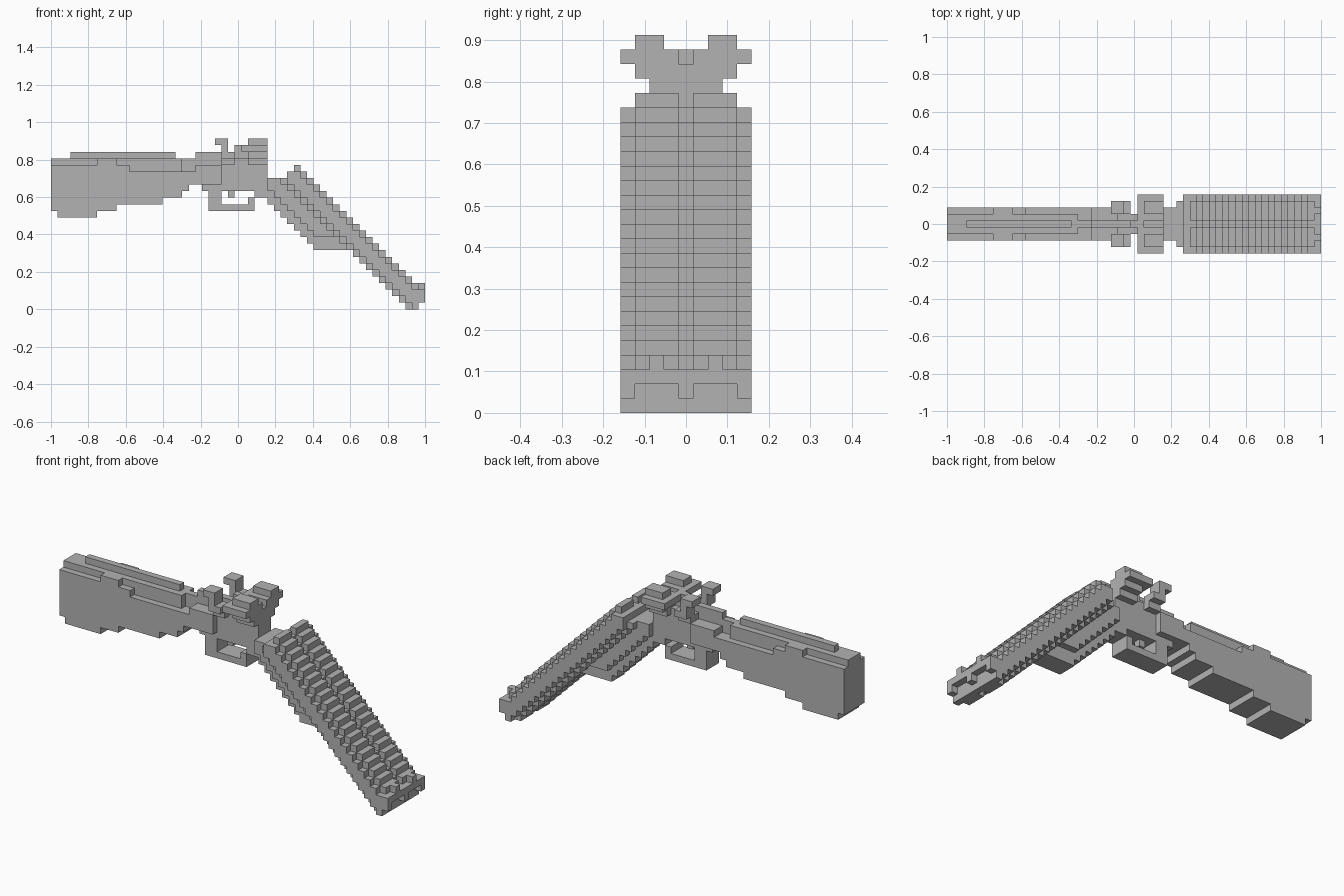
import bpy, bmesh
from mathutils import Vector

if "Cube" in bpy.data.objects:
    bpy.data.objects.remove(bpy.data.objects["Cube"], do_unlink=True)

V = 2 / 57  # size of one block

grey = bpy.data.materials.new("plain_grey")
grey.use_nodes = True
colour = (0.45, 0.45, 0.45, 1)
grey.diffuse_color = colour
grey.node_tree.nodes["Principled BSDF"].inputs["Base Color"].default_value = colour


def box(i0, i1, k0, k1, outer, inner=0):
    """Blocks in a range of columns and rows, mirrored about the middle plane."""
    return {(i, j, k) for i in range(i0, i1) for k in range(k0, k1)
            for j in range(-outer, outer + 1) if abs(j) >= inner}


def build(name, cells):
    """Skin a set of blocks with only its outside faces."""
    bm = bmesh.new()
    verts = {}

    def vert(p):
        key = tuple(p)
        if key not in verts:
            verts[key] = bm.verts.new((-1 + key[0] * V, (key[1] - 0.5) * V, key[2] * V))
        return verts[key]

    for c in sorted(cells):
        for axis in range(3):
            u, w = Vector((0, 0, 0)), Vector((0, 0, 0))
            u[(axis + 1) % 3] = 1
            w[(axis + 2) % 3] = 1
            for side in (0, 1):
                near = list(c)
                near[axis] += 2 * side - 1
                if tuple(near) in cells:
                    continue
                o = Vector(c)
                o[axis] += side
                quad = [o, o + u, o + u + w, o + w]
                if not side:
                    quad.reverse()
                bm.faces.new([vert([int(round(n)) for n in p]) for p in quad])
    bmesh.ops.dissolve_limit(bm, angle_limit=0.01, verts=bm.verts, edges=bm.edges)
    mesh = bpy.data.meshes.new(name)
    bm.to_mesh(mesh)
    bm.free()
    mesh.materials.append(grey)
    ob = bpy.data.objects.new(name, mesh)
    bpy.context.collection.objects.link(ob)


# Shoulder stock: start, end, bottom, top of each full-width run
stock = set()
for i0, i1, k0, k1 in ((0, 1, 15, 22), (1, 7, 14, 22), (7, 10, 15, 23),
                       (10, 12, 16, 22), (12, 17, 16, 21), (17, 20, 17, 21),
                       (20, 21, 18, 21), (21, 22, 19, 21), (22, 26, 19, 22)):
    stock |= box(i0, i1, k0, k1, 2)
stock |= box(0, 20, 20, 23, 1) | box(20, 26, 20, 23, 0)
stock |= box(3, 19, 23, 24, 0)
build("stock", stock)

# Receiver body with tang, top lever and stepped breech
receiver = box(26, 33, 18, 23, 1) | box(23, 26, 18, 19, 1)
receiver |= box(22, 28, 23, 24, 0) | box(28, 30, 23, 25, 0)
receiver |= box(30, 33, 22, 23, 2) | box(30, 33, 23, 24, 3)
receiver |= box(29, 30, 24, 25, 4) | box(30, 33, 24, 25, 4, 1)
receiver |= box(30, 33, 25, 26, 3, 2)
build("receiver", receiver)

# Pair of hammers
build("hammers", box(26, 28, 22, 23, 2, 2) | box(26, 28, 23, 24, 3, 2)
      | box(26, 27, 24, 25, 3, 2) | box(25, 27, 25, 26, 3, 2))

# Trigger and its guard
build("trigger", box(27, 28, 17, 18, 0))
build("trigger_guard", box(24, 26, 15, 18, 1) | box(26, 31, 15, 16, 1)
      | box(30, 31, 16, 17, 1) | box(31, 32, 17, 18, 1))

# Twin barrels sloping down at 45 degrees, rounded by narrower outer blocks
barrels = {(i, j, k) for i, j, k in box(34, 56, 0, 22, 4)
           if i - k >= 16 and (55 <= i + k <= 57
                               or (i + k in (54, 58) and 1 <= abs(j) <= 3))}
# Muzzle rim
barrels |= box(55, 56, 0, 4, 3, 1) | box(55, 56, 0, 3, 4)
barrels |= box(56, 57, 2, 3, 4) | box(56, 57, 3, 4, 2, 2)
barrels |= box(56, 57, 1, 2, 0) | box(56, 57, 1, 2, 4, 4)
build("barrels", barrels)

# Hinge block between receiver and barrels
build("hinge", {(i, j, k) for i, j, k in box(31, 36, 16, 20, 2)
                if i + k >= 49 and i - k < 16 and (i > 32 or abs(j) < 2)})

# Fore grip under the barrels
build("fore_grip", {(i, j, k) for i, j, k in box(33, 46, 9, 20, 3)
                    if i - k >= 16 and i + k < 55
                    and (i + k >= 49 and abs(j) <= 1
                         or i + k >= 51 and k >= 11 and abs(j) <= 2)})
